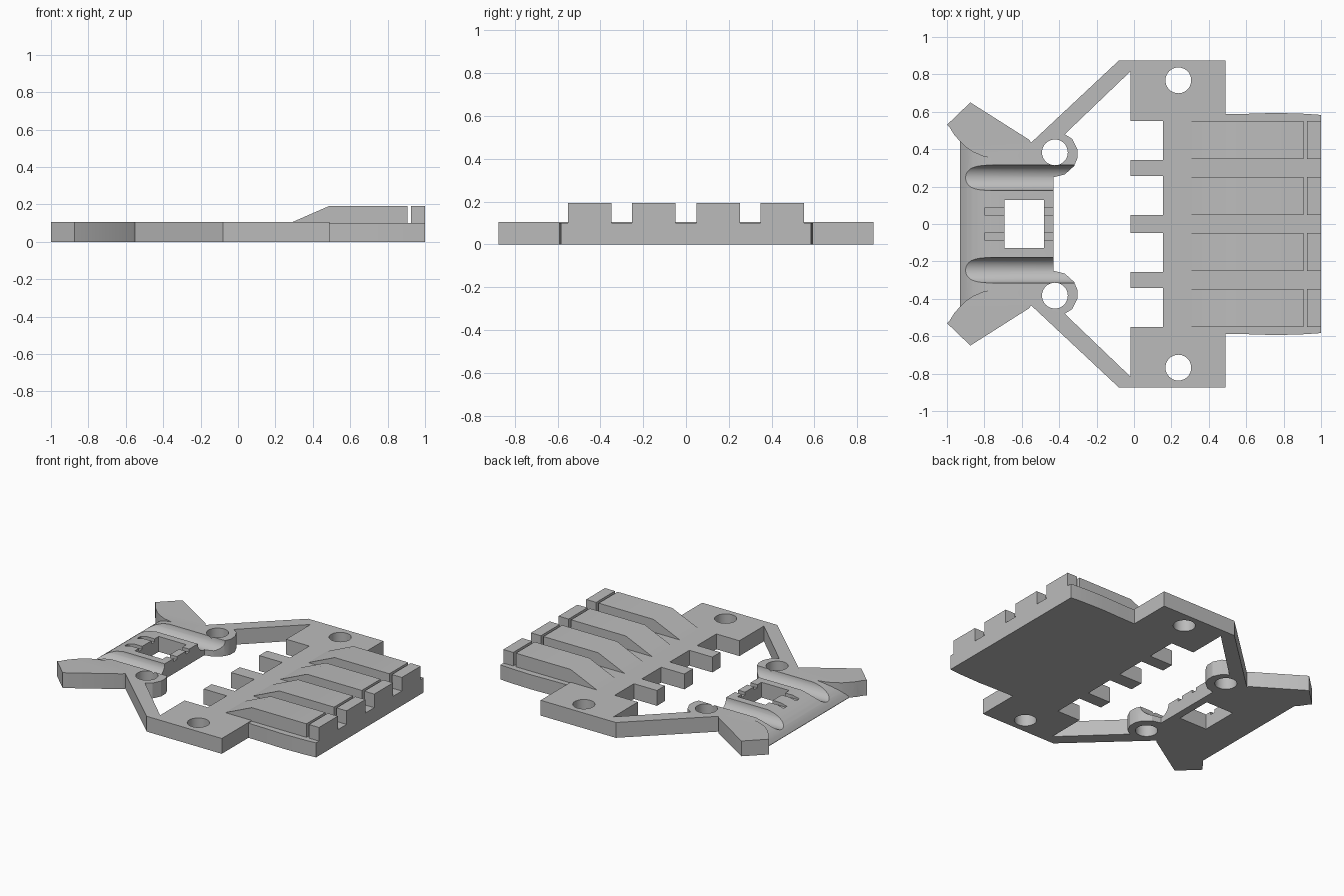
import bpy, bmesh, math
from mathutils import Vector

if "Cube" in bpy.data.objects:
    bpy.data.objects.remove(bpy.data.objects["Cube"])

grey = bpy.data.materials.new("plain grey")
grey.use_nodes = True
grey.diffuse_color = (0.5, 0.5, 0.5, 1)
grey.node_tree.nodes["Principled BSDF"].inputs["Base Color"].default_value = (0.5, 0.5, 0.5, 1)

TOP, REAR_TOP, RIDGE_TOP = 0.105, 0.1, 0.193


def prism(name, points, low, high, axis="z"):
    """Extrude an outline: (x, y) along z, (x, z) along y, or (y, z) along x."""
    place = {"z": lambda a, b, h: (a, b, h),
             "y": lambda a, b, h: (a, h, b),
             "x": lambda a, b, h: (h, a, b)}[axis]
    bm = bmesh.new()
    face = bm.faces.new([bm.verts.new(place(a, b, low)) for a, b in points])
    moved = bmesh.ops.extrude_face_region(bm, geom=[face])["geom"]
    shift = Vector(place(0, 0, high - low))
    bmesh.ops.translate(bm, vec=shift,
                        verts=[v for v in moved if isinstance(v, bmesh.types.BMVert)])
    bmesh.ops.recalc_face_normals(bm, faces=bm.faces)
    mesh = bpy.data.meshes.new(name)
    bm.to_mesh(mesh)
    bm.free()
    mesh.materials.append(grey)
    ob = bpy.data.objects.new(name, mesh)
    bpy.context.collection.objects.link(ob)
    return ob


def rect(a0, a1, b0, b1):
    return [(a0, b0), (a1, b0), (a1, b1), (a0, b1)]


def circle(a, b, r, n=40):
    return [(a + r * math.cos(math.tau * i / n), b + r * math.sin(math.tau * i / n))
            for i in range(n)]


def mirrored(half):
    """Close an outline by reflecting it across the centre line."""
    return half + [(x, -y) for x, y in reversed(half)]


def boolean(target, tool, operation="DIFFERENCE"):
    mod = target.modifiers.new("cut", "BOOLEAN")
    mod.object, mod.operation, mod.solver = tool, operation, "EXACT"
    bpy.context.view_layer.update()
    bpy.context.view_layer.objects.active = target
    bpy.ops.object.modifier_apply(modifier=mod.name)
    bpy.data.objects.remove(tool)


# Base frame: mounting ears, diagonal arms and flared wings in one outline
wing_wall = [(-0.985, 0.515), (-0.96, 0.475), (-0.93, 0.442)]
frame = prism("frame", mirrored([
    (0.49, 0.875), (-0.08, 0.875), (-0.55, 0.435), (-0.56, 0.45),
    (-0.875, 0.65), (-1, 0.53)] + wing_wall), 0, TOP)

# Central opening with rounded lugs on one side and a comb on the other
opening = mirrored([
    (-0.43, 0.25), (-0.37, 0.265), (-0.32, 0.31), (-0.303, 0.35),
    (-0.303, 0.4), (-0.33, 0.455), (-0.37, 0.48), (-0.02, 0.815),
    (-0.02, 0.55), (0.155, 0.55), (0.155, 0.343), (-0.02, 0.343),
    (-0.02, 0.257), (0.155, 0.257), (0.155, 0.047), (-0.02, 0.047)])
boolean(frame, prism("opening_cutter", opening, -0.1, 0.3))

# Rounded fall-off between the wings
fall_off = prism("fall_off_cutter", [
    (-0.935, -0.02), (-0.93, 0.003), (-0.915, 0.024), (-0.895, 0.043),
    (-0.87, 0.061), (-0.84, 0.077), (-0.8, 0.093), (-0.75, TOP),
    (-0.75, 0.2), (-1.2, 0.2), (-1.2, -0.02)], -0.6, 0.6, "y")
walls = prism("wall_cutter", mirrored([
    (-1.1, 0.515)] + wing_wall + [
    (-0.9, 0.412), (-0.86, 0.385), (-0.81, 0.363), (-0.74, 0.347)]), -0.2, 0.4)
boolean(fall_off, walls, "INTERSECT")
boolean(frame, fall_off)

# Square window through the holder
boolean(frame, prism("window_cutter", rect(-0.692, -0.482, -0.129, 0.129), -0.1, 0.3))

for side in (1, -1):
    # Bolt holes in the ears and lugs
    for x, y in ((0.237, 0.768), (-0.423, 0.383)):
        boolean(frame, prism("hole_cutter", circle(x, side * y, 0.069), -0.1, 0.3))
    # Half-round channels and narrow slots running lengthwise
    boolean(frame, prism("channel_cutter",
                         circle(side * 0.247, TOP + 0.001, 0.068), -1.05, -0.25, "x"))
    y = side * 0.067
    boolean(frame, prism("slot_cutter",
                         rect(y - 0.018, y + 0.018, 0.084, 0.2), -0.8, -0.4, "x"))

# Rear plate, slightly bowed at its sides
rear_plate = prism("rear_plate", mirrored([
    (1, 0.583), (0.92, 0.589), (0.76, 0.594), (0.6, 0.589), (0.49, 0.587)]), 0, REAR_TOP)

# Four ramped ridges, each with a separate end block
parts = [frame, rear_plate]
ramp = [(0.28, TOP - 0.004), (0.49, RIDGE_TOP), (0.905, RIDGE_TOP),
        (0.905, REAR_TOP), (0.49, REAR_TOP)]
for i, y in enumerate((-0.449, -0.15, 0.15, 0.449), 1):
    low, high = y - 0.102, y + 0.102
    parts.append(prism(f"ridge_{i}", ramp, low, high, "y"))
    parts.append(prism(f"end_block_{i}", rect(0.924, 1, REAR_TOP, RIDGE_TOP), low, high, "y"))

# Smooth the curved walls and keep the corners crisp
bpy.ops.object.select_all(action="DESELECT")
for part in parts:
    part.select_set(True)
bpy.context.view_layer.objects.active = frame
bpy.ops.object.shade_smooth_by_angle(angle=math.radians(25))
